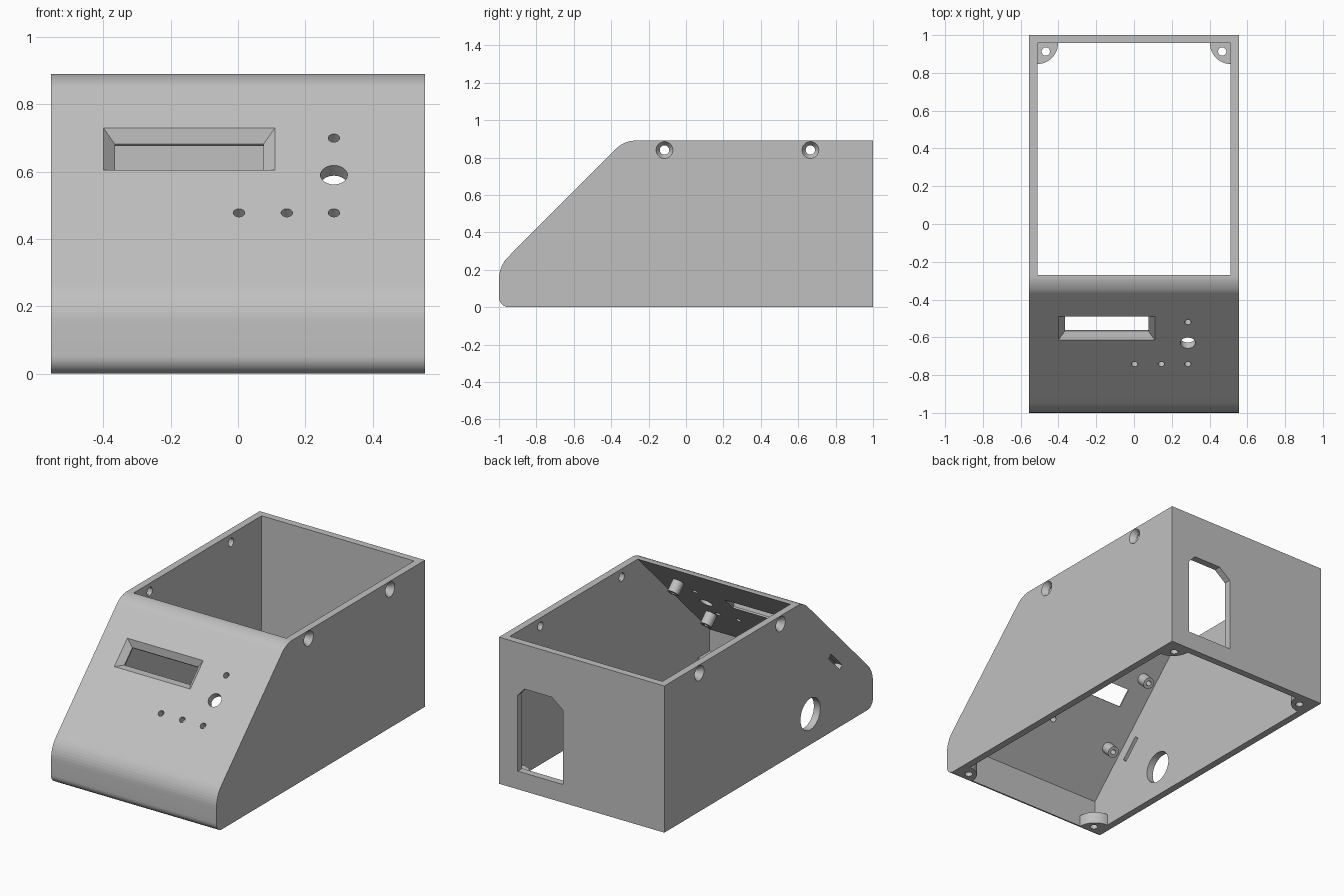
import bpy, bmesh, math
from mathutils import Vector

if "Cube" in bpy.data.objects:
    bpy.data.objects.remove(bpy.data.objects["Cube"], do_unlink=True)

W, H, T = 0.555, 0.89, 0.043          # half width, height, wall thickness
IX, IY = W - T, 1 - T                 # inner half sizes
S = math.sqrt(0.5)

grey = bpy.data.materials.new("plain grey")
grey.use_nodes = True
grey.diffuse_color = (0.53, 0.53, 0.53, 1)
grey.node_tree.nodes["Principled BSDF"].inputs["Base Color"].default_value = grey.diffuse_color


# Frames turn local (u, v, n) into model space, n pointing out of the surface
def slope(u, v, n):
    return Vector((u, -0.61 + S * (v - n), 0.61 + S * (v + n)))


def left_side(u, v, n):
    return Vector((W + n, u, v))


def right_side(u, v, n):
    return Vector((-W - n, u, v))


def back(u, v, n):
    return Vector((u, 1 + n, v))


def floor(u, v, n):
    return Vector((u, v, n))


def circle(u, v, r, n=32):
    return [(u + r * math.cos(math.tau * i / n), v + r * math.sin(math.tau * i / n)) for i in range(n)]


def rect(u0, u1, v0, v1):
    return [(u0, v0), (u1, v0), (u1, v1), (u0, v1)]


def loft(bm, frame, *layers):
    """Closed solid through (outline, height) layers."""
    rings = [[bm.verts.new(frame(u, v, n)) for u, v in pts] for pts, n in layers]
    for a, b in zip(rings, rings[1:]):
        for i in range(len(a)):
            j = (i + 1) % len(a)
            bm.faces.new((a[i], a[j], b[j], b[i]))
    bm.faces.new(rings[0][::-1])
    bm.faces.new(rings[-1])


def make(name, bm):
    bmesh.ops.recalc_face_normals(bm, faces=bm.faces[:])
    me = bpy.data.meshes.new(name)
    bm.to_mesh(me)
    bm.free()
    me.materials.append(grey)
    ob = bpy.data.objects.new(name, me)
    bpy.context.scene.collection.objects.link(ob)
    return ob


def cut(ob, cutter):
    mod = ob.modifiers.new("cut", 'BOOLEAN')
    mod.operation, mod.solver, mod.object = 'DIFFERENCE', 'EXACT', cutter
    bpy.context.view_layer.update()
    done = ob.evaluated_get(bpy.context.evaluated_depsgraph_get())
    me = bpy.data.meshes.new_from_object(done)
    ob.modifiers.clear()
    ob.data = me
    bpy.data.objects.remove(cutter, do_unlink=True)


def smooth(ob):
    bpy.ops.object.select_all(action='DESELECT')
    ob.select_set(True)
    bpy.context.view_layer.objects.active = ob
    bpy.ops.object.shade_smooth_by_angle(angle=math.radians(30))


# Outer body: side profile with a rounded bend, then rounded front and slope edges
R = 0.17
bend = []
for i in range(9):
    a = math.radians(180 - 45 * i / 8)
    bend.append((-1 + R + R * math.cos(a), 0.22 - R * math.tan(math.pi / 8) + R * math.sin(a)))
profile = [(-1, 0)] + bend + [(H - 1.22, H), (1, H), (1, 0)]
bm = bmesh.new()
loft(bm, lambda u, v, n: Vector((n, u, v)), (profile, -W), (profile, W))
edges = []
for e in bm.edges:
    a, b = (v.co for v in e.verts)
    mid = (a + b) / 2
    if abs(a.x - b.x) < 1e-5 and mid.y < -0.34 and mid.z > 0.01:
        continue
    if abs(a.x - b.x) < 1e-5 or mid.y > -0.3:
        continue
    edges.append(e)
bmesh.ops.bevel(bm, geom=edges, offset=0.052, offset_type='OFFSET', segments=6,
                profile=0.5, affect='EDGES', clamp_overlap=False)
body = make("enclosure_body", bm)

# Hollow, open at top and bottom
bm = bmesh.new()
inner = [(-IY, -0.1), (-IY, 1.159 - IY), (-0.159, 1.0), (IY, 1.0), (IY, -0.1)]
loft(bm, lambda u, v, n: Vector((n, u, v)), (inner, -IX), (inner, IX))
cut(body, make("cavity_cutter", bm))

# Openings through the walls
bm = bmesh.new()


def window(inset):
    return rect(-0.40 + inset, 0.11 - inset, -0.007 + inset, 0.17 - inset)


# display window with a tapered frame
loft(bm, slope, (window(-0.01), 0.01), (window(0.034), -0.034), (window(0.034), -0.07))
# indicator and knob holes
for u, v, r in ((0.285, 0.127, 0.017), (0.285, -0.187, 0.017), (0.145, -0.187, 0.017),
                (0.003, -0.187, 0.017), (0.285, -0.028, 0.04)):
    loft(bm, slope, (circle(u, v, r), 0.03), (circle(u, v, r), -0.07))
# countersunk screw holes
for side in (left_side, right_side):
    for y in (-0.115, 0.665):
        loft(bm, side, (circle(y, 0.84, 0.045), 0.02), (circle(y, 0.84, 0.045), 0),
             (circle(y, 0.84, 0.025), -0.03), (circle(y, 0.84, 0.025), -0.07))
# round cable hole and card slot in one side
cable = circle(-0.40, 0.185, 0.095, 48)
loft(bm, right_side, (cable, 0.03), (cable, -0.07))
slot = [(-0.64 + S * (p - q), 0.41 + S * (p + q)) for p, q in rect(-0.075, 0.075, -0.015, 0.015)]
loft(bm, right_side, (slot, 0.03), (slot, -0.07))
# socket opening in the back
door = [(0.43, 0.11), (0.43, 0.57), (0.385, 0.62), (0.20, 0.62), (0.125, 0.56), (0.125, 0.11)]
loft(bm, back, (door, 0.03), (door, -0.07))
cut(body, make("opening_cutter", bm))
smooth(body)
body.modifiers.new("even_shading", 'WEIGHTED_NORMAL').keep_sharp = True

# Quarter-round screw tabs in the bottom corners
for sx, x_name in ((1, "left"), (-1, "right")):
    for sy, y_name in ((1, "back"), (-1, "front")):
        bm = bmesh.new()
        cx, cy = sx * IX, sy * IY
        tab = [(cx, cy)]
        for i in range(13):
            a = math.pi / 2 * i / 12
            tab.append((cx - sx * 0.11 * math.cos(a), cy - sy * 0.11 * math.sin(a)))
        loft(bm, floor, (tab, 0), (tab, 0.07))
        ob = make(f"{y_name}_{x_name}_screw_tab", bm)
        bm = bmesh.new()
        hole = circle(sx * 0.467, sy * 0.913, 0.022)
        loft(bm, floor, (hole, -0.05), (hole, 0.12))
        cut(ob, make("tab_cutter", bm))
        smooth(ob)

# Board standoffs behind the sloped panel
for u, x_name in ((0.345, "left"), (-0.42, "right")):
    for v, z_name in ((0.226, "upper"), (-0.219, "lower")):
        bm = bmesh.new()
        loft(bm, slope, (circle(u, v, 0.034), -T + 0.003), (circle(u, v, 0.034), -0.115))
        ob = make(f"{z_name}_{x_name}_standoff", bm)
        bm = bmesh.new()
        loft(bm, slope, (circle(u, v, 0.015), -0.05), (circle(u, v, 0.015), -0.15))
        cut(ob, make("standoff_cutter", bm))
        smooth(ob)
